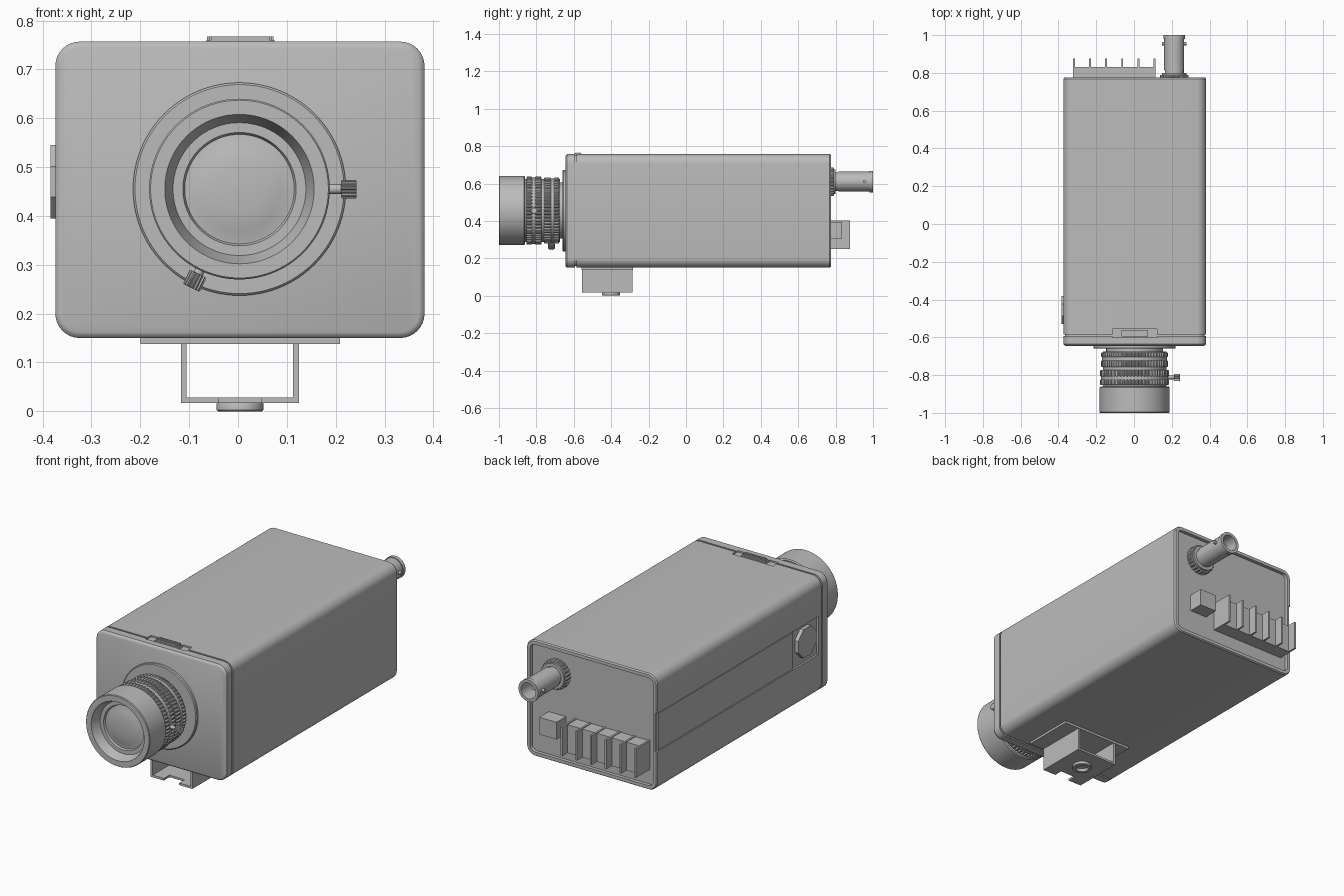
import bpy, bmesh
from math import sin, cos, pi, radians
from mathutils import Vector, Matrix

if "Cube" in bpy.data.objects:
    bpy.data.objects.remove(bpy.data.objects["Cube"])

GREY = (0.5, 0.5, 0.5, 1)
grey = bpy.data.materials.new("grey")
grey.use_nodes = True
grey.diffuse_color = GREY
grey.node_tree.nodes["Principled BSDF"].inputs["Base Color"].default_value = GREY


def finish(name, bm, smooth=True):
    bmesh.ops.recalc_face_normals(bm, faces=bm.faces)
    mesh = bpy.data.meshes.new(name)
    bm.to_mesh(mesh)
    bm.free()
    mesh.materials.append(grey)
    obj = bpy.data.objects.new(name, mesh)
    bpy.context.collection.objects.link(obj)
    if smooth:
        shade(obj)
    return obj


def shade(obj):
    bpy.ops.object.select_all(action='DESELECT')
    obj.select_set(True)
    bpy.context.view_layer.objects.active = obj
    bpy.ops.object.shade_smooth_by_angle(angle=radians(32))


def loft(name, rings, matrix=Matrix()):
    """Skin a row of equal point rings and cap both ends."""
    bm = bmesh.new()
    rows = [[bm.verts.new(matrix @ Vector(p)) for p in ring] for ring in rings]
    n = len(rows[0])
    for a, b in zip(rows, rows[1:]):
        for i in range(n):
            j = (i + 1) % n
            bm.faces.new((a[i], a[j], b[j], b[i]))
    bm.faces.new(rows[0])
    bm.faces.new(rows[-1])
    return finish(name, bm)


def circle(y, r, n=64):
    return [(r * cos(2 * pi * i / n), y, r * sin(2 * pi * i / n)) for i in range(n)]


def lathe(name, profile, matrix, n=64):
    return loft(name, [circle(y, r, n) for y, r in profile], matrix)


def knurl(name, y0, y1, r, depth, teeth, matrix):
    """Ring with square teeth around its rim."""
    def ring(y, k):
        n = teeth * 4
        return [((r - k - depth * (i % 4 > 1)) * cos(2 * pi * i / n), y,
                 (r - k - depth * (i % 4 > 1)) * sin(2 * pi * i / n)) for i in range(n)]
    e = depth * 0.6
    return loft(name, [ring(y0, e), ring(y0 + e, 0), ring(y1 - e, 0), ring(y1, e)], matrix)


def box(name, x0, x1, y0, y1, z0, z1):
    bm = bmesh.new()
    bmesh.ops.create_cube(bm, size=1)
    bmesh.ops.scale(bm, vec=(x1 - x0, y1 - y0, z1 - z0), verts=bm.verts)
    bmesh.ops.translate(bm, vec=((x0 + x1) / 2, (y0 + y1) / 2, (z0 + z1) / 2), verts=bm.verts)
    return finish(name, bm, False)


def cut(obj, *cutters):
    for c in cutters:
        mod = obj.modifiers.new("cut", 'BOOLEAN')
        mod.operation, mod.solver, mod.object = 'DIFFERENCE', 'EXACT', c
        bpy.context.view_layer.objects.active = obj
        bpy.ops.object.modifier_apply(modifier=mod.name)
        bpy.data.objects.remove(c)
    shade(obj)


def rounded_rect(y, inset, radius=0.05, seg=8):
    hx, hz = 0.378 - inset, 0.3035 - inset
    r = max(radius - inset, 0.02)
    pts = []
    for q, (sx, sz) in enumerate([(1, 1), (-1, 1), (-1, -1), (1, -1)]):
        for i in range(seg + 1):
            a = (q + i / seg) * pi / 2
            pts.append((0.004 + sx * (hx - r) + r * cos(a), y, 0.4535 + sz * (hz - r) + r * sin(a)))
    return pts


# Housing: front bezel, seam groove, long shell, recessed rear panel
housing = loft("housing", [rounded_rect(y, k) for y, k in [
    (-0.645, 0.012), (-0.642, 0.005), (-0.635, 0), (-0.594, 0), (-0.594, 0.008),
    (-0.585, 0.008), (-0.585, 0), (0.768, 0), (0.775, 0.005), (0.775, 0.022), (0.757, 0.022)]])
cut(housing,
    box("side_cutter", -0.5, -0.364, -0.56, 0.8, 0.36, 0.56),
    box("top_cutter", -0.115, 0.122, -0.602, -0.555, 0.749, 0.9))
box("side_cover", -0.3725, -0.36, -0.355, 0.76, 0.364, 0.556)

# Octagonal side knob
side = Matrix.Translation((-0.36, -0.455, 0.47)) @ Matrix.Rotation(pi / 2, 4, 'Z') \
    @ Matrix.Rotation(pi / 8, 4, 'Y')
lathe("side_knob", [(0, 0.081), (0.024, 0.081)], side, 8)

# Ribbed slider on top
box("top_slider", -0.065, 0.075, -0.596, -0.56, 0.745, 0.76)
for i in range(5):
    y = -0.593 + i * 0.0065
    box("slider_rib", -0.063 + 0.004 * abs(i - 2), 0.073 - 0.004 * abs(i - 2), y, y + 0.0035, 0.758, 0.767)

# Lens barrel and its knurled rings
lens = Matrix.Translation((0.003, 0, 0.455))
lathe("mount_flange", [(-0.64, 0.218), (-0.656, 0.218), (-0.66, 0.214), (-0.66, 0.15)], lens, 96)
lathe("lens_barrel", [
    (-0.645, 0.15), (-0.675, 0.15), (-0.675, 0.168), (-0.86, 0.168), (-0.86, 0.18),
    (-0.865, 0.185), (-0.996, 0.185), (-1, 0.182), (-1, 0.153), (-0.95, 0.136),
    (-0.95, 0.116), (-0.94, 0.112), (-0.94, 0.108), (-0.948, 0.085), (-0.953, 0.05),
    (-0.955, 0.012)], lens, 96)
knurl("focus_ring", -0.853, -0.822, 0.182, 0.006, 60, lens)
knurl("focus_ring_rear", -0.808, -0.772, 0.182, 0.006, 60, lens)
lathe("focus_band", [(-0.825, 0.178), (-0.805, 0.178)], lens)
knurl("iris_ring", -0.758, -0.722, 0.177, 0.006, 60, lens)
lathe("iris_band", [(-0.722, 0.173), (-0.705, 0.173)], lens)
knurl("iris_ring_rear", -0.705, -0.68, 0.177, 0.006, 60, lens)

# Locking thumbscrews
for y, angle, reach in ((-0.812, 0, 0.208), (-0.72, 244, 0.193)):
    m = Matrix.Translation((0.003, y, 0.455)) @ Matrix.Rotation(-radians(angle), 4, 'Y') \
        @ Matrix.Rotation(-pi / 2, 4, 'Z')
    lathe("screw_shaft", [(0.16, 0.01), (reach + 0.005, 0.01)], m, 16)
    knurl("screw_head", reach, reach + 0.032, 0.019, 0.003, 14, m)

# Tripod bracket: flat plate, U channel with front slot, threaded boss
box("bracket_plate", -0.2, 0.209, -0.56, -0.283, 0.138, 0.155)
channel = box("bracket_channel", -0.117, 0.125, -0.556, -0.285, 0.017, 0.14)
cut(channel,
    box("inner_cutter", -0.105, 0.113, -0.6, -0.2, 0.028, 0.2),
    box("slot_cutter", -0.04, 0.048, -0.6, -0.51, 0, 0.05))
boss = Matrix.Translation((0.004, -0.4, 0)) @ Matrix.Rotation(pi / 2, 4, 'X')
lathe("tripod_boss", [(0.028, 0.04), (0.015, 0.048), (0.003, 0.048), (0, 0.045), (0, 0.03),
                      (0.024, 0.03)], boss, 48)

# Rear coaxial socket with bayonet pins
socket = Matrix.Translation((0.213, 0, 0.61))
knurl("socket_nut", 0.75, 0.79, 0.076, 0.005, 24, socket)
lathe("socket", [
    (0.785, 0.066), (0.8, 0.066), (0.8, 0.05), (0.815, 0.05), (0.815, 0.053), (0.98, 0.053),
    (0.98, 0.057), (1, 0.057), (1, 0.042), (0.9, 0.042), (0.9, 0.012), (0.96, 0.012)], socket, 48)
pins = Matrix.Translation((0.213, 0.955, 0.61)) @ Matrix.Rotation(pi / 2, 4, 'Z')
lathe("bayonet_pin_left", [(0.045, 0.009), (0.066, 0.009)], pins, 16)
lathe("bayonet_pin_right", [(-0.045, 0.009), (-0.066, 0.009)], pins, 16)

# Rear terminal block with dividers, and the small jack beside it
box("terminal_block", -0.32, 0.11, 0.75, 0.832, 0.25, 0.398)
for i in range(6):
    x = -0.318 + i * 0.0852
    box("terminal_divider", x - 0.005, x + 0.005, 0.75, 0.876, 0.25, 0.402)
box("rear_jack", 0.165, 0.265, 0.75, 0.835, 0.305, 0.395)
